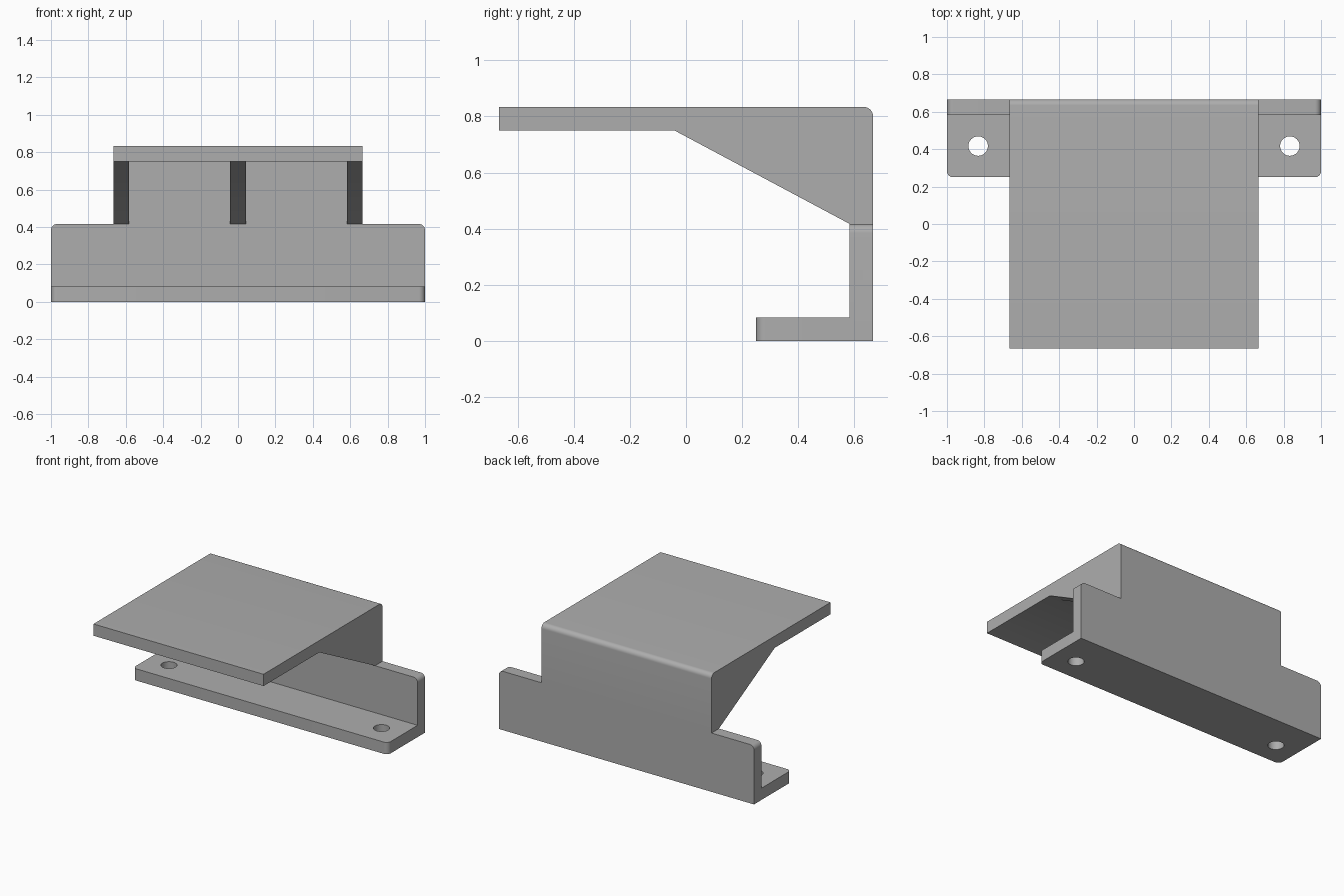
import bpy
import bmesh
from mathutils import Vector

if "Cube" in bpy.data.objects:
    bpy.data.objects.remove(bpy.data.objects["Cube"], do_unlink=True)

T = 1 / 12          # sheet thickness
R = 0.033           # corner rounding
DEPTH = 2 / 3       # half depth, also half width of the shelf
TOP = 10 * T
STEP = 5 * T        # height of the wide lower wall

grey = bpy.data.materials.new("plain_grey")
grey.use_nodes = True
colour = (0.42, 0.42, 0.42, 1)
grey.diffuse_color = colour
grey.node_tree.nodes["Principled BSDF"].inputs["Base Color"].default_value = colour


def extrude(name, plane, outline, start, end, rounded=()):
    """Prism from a 2D outline in plane 'yz', 'xz' or 'xy', with chosen corners rounded."""
    place = {
        "yz": lambda a, b, d: (d, a, b),
        "xz": lambda a, b, d: (a, d, b),
        "xy": lambda a, b, d: (a, b, d),
    }[plane]
    bm = bmesh.new()
    lower = [bm.verts.new(place(a, b, start)) for a, b in outline]
    upper = [bm.verts.new(place(a, b, end)) for a, b in outline]
    n = len(outline)
    bm.faces.new(lower)
    bm.faces.new(upper)
    for i in range(n):
        j = (i + 1) % n
        bm.faces.new((lower[i], lower[j], upper[j], upper[i]))
    bmesh.ops.recalc_face_normals(bm, faces=bm.faces)
    edges = [bm.edges.get((lower[i], upper[i])) for i in rounded]
    if edges:
        bmesh.ops.bevel(bm, geom=edges, offset=R, offset_type='OFFSET',
                        segments=8, profile=0.5, affect='EDGES')
    mesh = bpy.data.meshes.new(name)
    bm.to_mesh(mesh)
    bm.free()
    mesh.materials.append(grey)
    obj = bpy.data.objects.new(name, mesh)
    bpy.context.collection.objects.link(obj)
    return obj


def combine(target, tool, operation):
    """Apply a boolean and remove the tool."""
    mod = target.modifiers.new(operation.lower(), 'BOOLEAN')
    mod.operation = operation
    mod.solver = 'EXACT'
    mod.object = tool
    bpy.context.view_layer.objects.active = target
    bpy.ops.object.modifier_apply(modifier=mod.name)
    bpy.data.objects.remove(tool, do_unlink=True)


inner = DEPTH - T

# Shelf and upper back wall, bent from one sheet
bracket = extrude("shelf_bracket", "yz",
                  [(-DEPTH, TOP - T), (inner, TOP - T), (inner, T * 2),
                   (DEPTH, T * 2), (DEPTH, TOP), (-DEPTH, TOP)],
                  -DEPTH, DEPTH, rounded=[4])

# Wide lower wall
wall = extrude("lower_wall", "xz", [(-1, 0), (1, 0), (1, STEP), (-1, STEP)],
               inner, DEPTH, rounded=[2, 3])
combine(bracket, wall, 'UNION')

# Mounting foot
foot = extrude("foot", "xy", [(-1, 0.25), (1, 0.25), (1, DEPTH), (-1, DEPTH)],
               0, T, rounded=[0, 1])
combine(bracket, foot, 'UNION')

# Three gusset ribs, let into the sheet so that they fuse with it
for centre in (-DEPTH + T / 2, 0, DEPTH - T / 2):
    rib = extrude("rib", "yz",
                  [(-T / 2, TOP - T), (inner, STEP), (inner + T / 2, STEP),
                   (inner + T / 2, TOP - T / 2), (-T / 2, TOP - T / 2)],
                  centre - T / 2, centre + T / 2)
    combine(bracket, rib, 'UNION')

# Screw holes
for side in (-1, 1):
    bpy.ops.mesh.primitive_cylinder_add(vertices=48, radius=0.052, depth=T * 3,
                                        location=Vector((side * 10 * T, STEP, T / 2)))
    combine(bracket, bpy.context.object, 'DIFFERENCE')

# Merge coplanar faces, then smooth only the roundings and holes
bm = bmesh.new()
bm.from_mesh(bracket.data)
bmesh.ops.remove_doubles(bm, verts=bm.verts, dist=0.0001)
bmesh.ops.dissolve_limit(bm, angle_limit=0.01, verts=bm.verts, edges=bm.edges)
bm.to_mesh(bracket.data)
bm.free()
bracket.data.materials.clear()
bracket.data.materials.append(grey)
for poly in bracket.data.polygons:
    poly.material_index = 0

bpy.ops.object.select_all(action='DESELECT')
bracket.select_set(True)
bpy.context.view_layer.objects.active = bracket
bpy.ops.object.shade_smooth_by_angle(angle=0.5)
